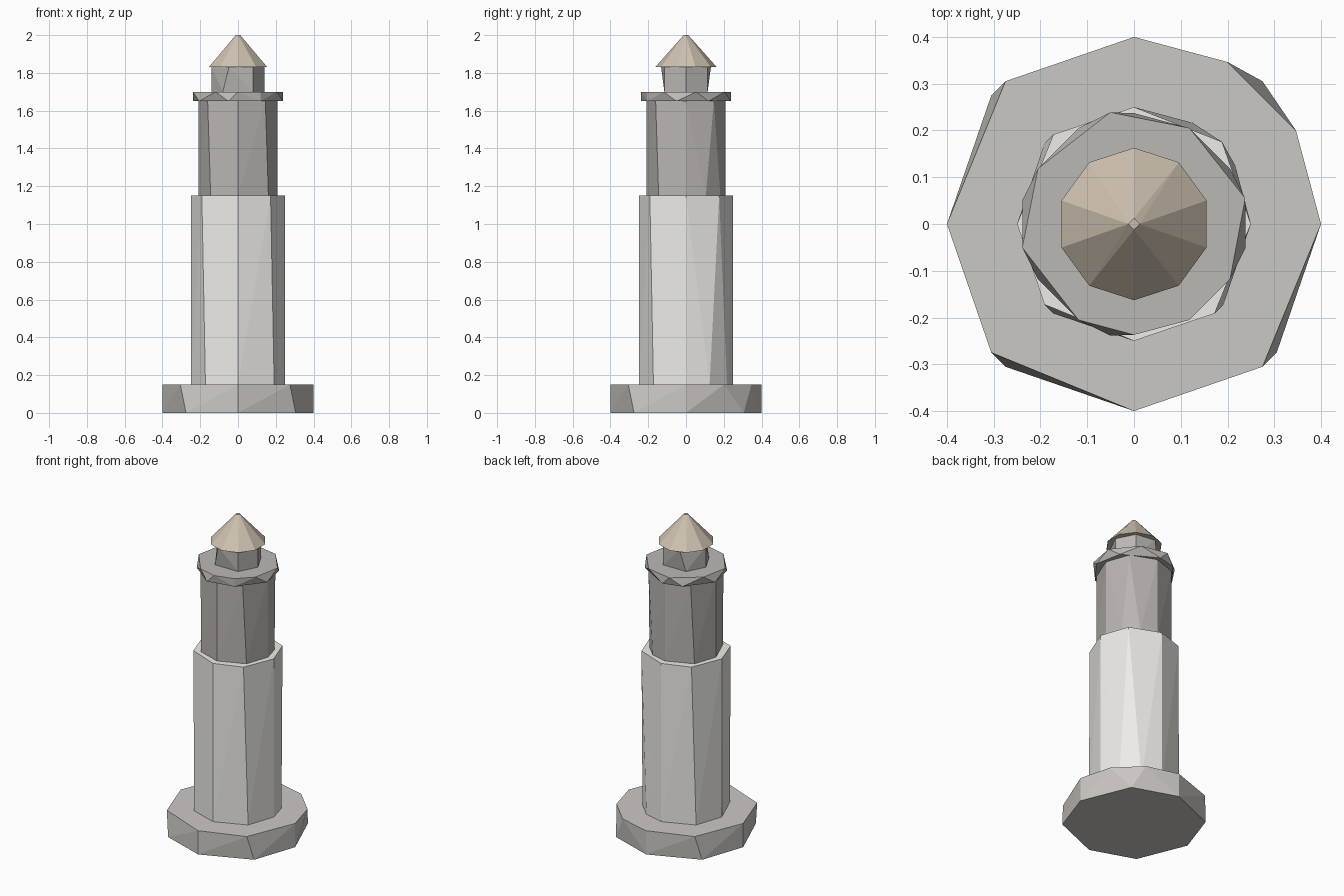
import bpy, bmesh
from math import radians, cos, sin

if "Cube" in bpy.data.objects:
    bpy.data.objects.remove(bpy.data.objects["Cube"])


def material(name, rgb):
    m = bpy.data.materials.new(name)
    m.diffuse_color = (*rgb, 1)
    m.use_nodes = True
    m.node_tree.nodes["Principled BSDF"].inputs["Base Color"].default_value = m.diffuse_color
    return m


def ring(angles, r, z, bulge):
    # corners off the 30 degree steps sit slightly further out
    pts = []
    for a in angles:
        k = r * (bulge if a % 30 else 1)
        pts.append((k * cos(radians(a)), k * sin(radians(a)), z))
    return pts


def faceted(name, z0, low, z1, high, r0, r1, mat, bulge=1.0):
    """Flat-faced solid between two rings with differing corner angles."""
    bm = bmesh.new()
    for p in ring(low, r0, z0, bulge) + ring(high, r1, z1, bulge):
        bm.verts.new(p)
    bmesh.ops.convex_hull(bm, input=bm.verts[:])
    bmesh.ops.dissolve_limit(bm, angle_limit=radians(0.5),
                             verts=bm.verts[:], edges=bm.edges[:])
    bmesh.ops.recalc_face_normals(bm, faces=bm.faces[:])
    me = bpy.data.meshes.new(name)
    bm.to_mesh(me)
    bm.free()
    me.materials.append(mat)
    ob = bpy.data.objects.new(name, me)
    bpy.context.collection.objects.link(ob)
    return ob


stone = material("stone", (0.60, 0.58, 0.55))
white = material("white_paint", (0.85, 0.84, 0.80))
dark = material("dark_paint", (0.48, 0.46, 0.44))
gallery_grey = material("gallery_grey", (0.50, 0.48, 0.46))
roof_tan = material("roof_tan", (0.62, 0.54, 0.44))

# foundation
faceted("foundation", 0, [0, 48, 90, 138, 180, 228, 270, 318],
        0.15, [0, 30, 60, 90, 132, 180, 222, 270, 312],
        0.4, 0.4, stone, 1.027)

# two tower sections share the same slightly twisted octagon
tower_low = [0, 30, 60, 90, 138, 180, 228, 270, 318]
tower_high = [0, 43, 90, 132, 180, 222, 270, 312]
faceted("lower_tower", 0.15, tower_low, 1.15, tower_high,
        0.25, 0.25, white, 1.03)
faceted("upper_tower", 1.15, tower_low, 1.65, tower_high,
        0.21, 0.21, dark, 1.03)

# gallery
faceted("gallery", 1.65, [30, 90, 120, 168, 210, 258, 300, 348],
        1.70, [13, 60, 102, 150, 192, 240, 270, 300, 330],
        0.237, 0.237, gallery_grey, 1.03)

# lantern room
faceted("lantern_room", 1.70, [0, 55, 125, 180, 235, 305],
        1.83, [0, 55, 110, 180, 250, 305], 0.14, 0.14, gallery_grey)

# ten-sided roof with a tiny blunt tip
faceted("roof", 1.83, range(18, 378, 36), 2.0, range(0, 360, 90),
        0.163, 0.012, roof_tan)
